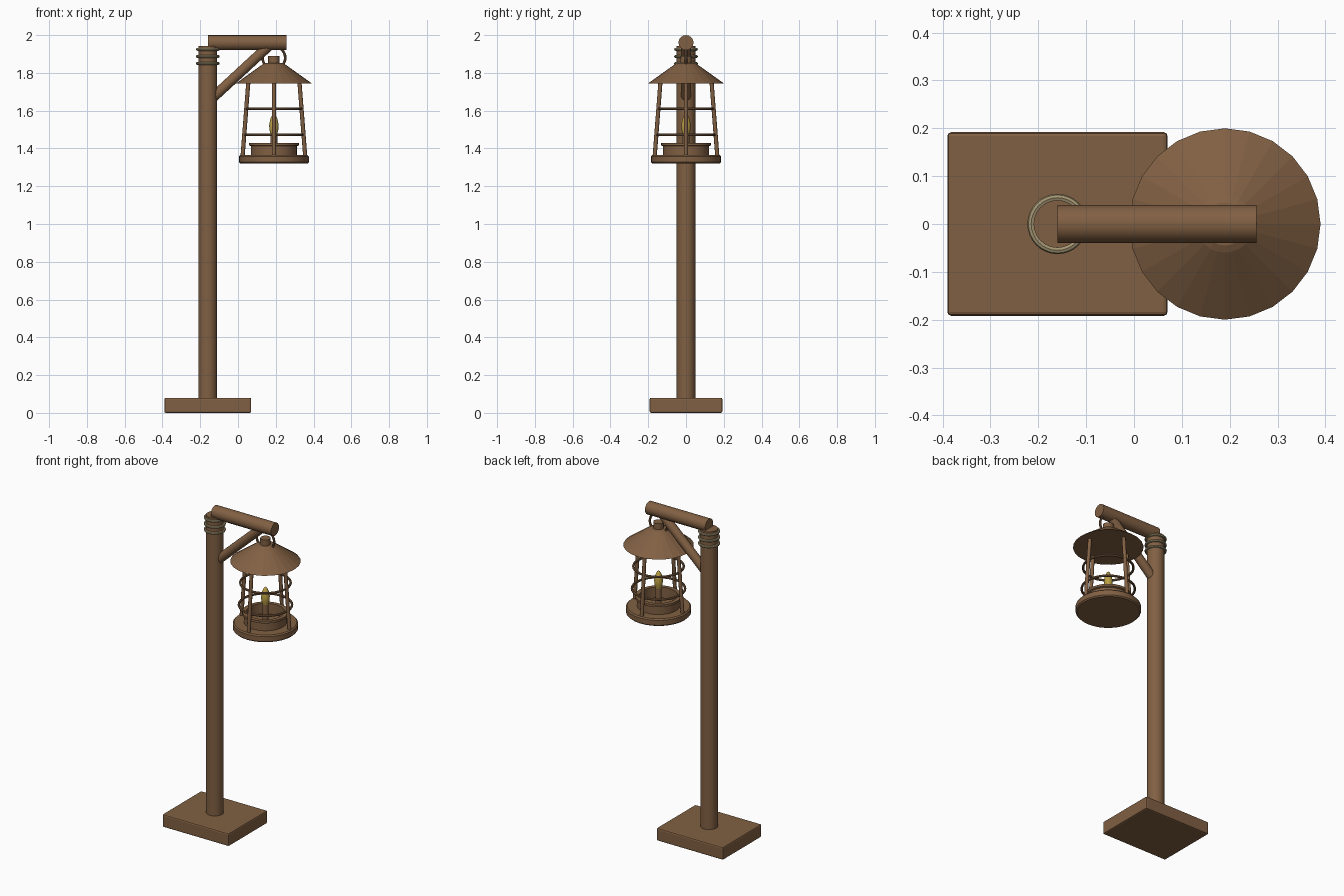
import bpy, bmesh, math
from mathutils import Vector

cube = bpy.data.objects.get("Cube")
if cube:
    bpy.data.objects.remove(cube, do_unlink=True)


def material(name, rgb):
    m = bpy.data.materials.new(name)
    m.use_nodes = True
    m.diffuse_color = (*rgb, 1)
    m.node_tree.nodes["Principled BSDF"].inputs["Base Color"].default_value = (*rgb, 1)
    return m


BROWN = material("brown wood", (0.22, 0.117, 0.056))
ROPE = material("beige rope", (0.37, 0.30, 0.17))
GLOW = material("yellow bulb", (0.50, 0.35, 0.06))


def finish(name, mat, smooth=True):
    ob = bpy.context.object
    ob.name = name
    ob.data.materials.append(mat)
    if smooth:
        bpy.ops.object.shade_smooth_by_angle(angle=math.radians(35))
    return ob


def rod(name, a, b, radius, sides=16, mat=BROWN):
    a, b = Vector(a), Vector(b)
    d = b - a
    bpy.ops.mesh.primitive_cylinder_add(
        vertices=sides, radius=radius, depth=d.length, location=(a + b) / 2,
        rotation=d.to_track_quat("Z", "Y").to_euler())
    return finish(name, mat)


def ring(name, loc, major, minor, mat=BROWN, rot=(0, 0, 0)):
    bpy.ops.mesh.primitive_torus_add(
        location=loc, rotation=rot, major_radius=major, minor_radius=minor,
        major_segments=32, minor_segments=8)
    return finish(name, mat)


def lathe(name, profile, x, mat=BROWN, sides=32, smooth=True):
    """Spin (radius, height) points about a vertical axis at x."""
    bm = bmesh.new()
    vs = [bm.verts.new((r, 0, z)) for r, z in profile]
    es = [bm.edges.new(p) for p in zip(vs, vs[1:])]
    bmesh.ops.spin(bm, geom=vs + es, cent=(0, 0, 0), axis=(0, 0, 1),
                   angle=math.tau, steps=sides)
    bmesh.ops.remove_doubles(bm, verts=bm.verts, dist=1e-5)
    bmesh.ops.recalc_face_normals(bm, faces=bm.faces)
    me = bpy.data.meshes.new(name)
    bm.to_mesh(me)
    bm.free()
    ob = bpy.data.objects.new(name, me)
    bpy.context.collection.objects.link(ob)
    bpy.ops.object.select_all(action="DESELECT")
    ob.select_set(True)
    bpy.context.view_layer.objects.active = ob
    ob.location.x = x
    return finish(name, mat, smooth)


POST_X, LAMP_X = -0.16, 0.19

# Foot plate with softened edges
bpy.ops.mesh.primitive_cube_add(size=1, location=(POST_X, 0, 0.04))
foot = finish("foot_plate", BROWN, smooth=False)
foot.scale = (0.46, 0.384, 0.08)
bpy.ops.object.transform_apply(location=False, rotation=False, scale=True)
bevel = foot.modifiers.new("soft_edges", "BEVEL")
bevel.width, bevel.segments = 0.008, 2

# Post, arm and diagonal brace
rod("post", (POST_X, 0, 0.07), (POST_X, 0, 1.942), 0.05, 24)
rod("arm", (POST_X, 0, 1.96), (0.256, 0, 1.96), 0.04)
rod("brace", (-0.14, 0, 1.663), (0.16, 0, 1.94), 0.027)

# Rope wound around the post
for i, z in enumerate((1.925, 1.887, 1.85)):
    ring(f"rope_{i + 1}", (POST_X, 0, z), 0.055, 0.008, ROPE)

# Hanging ring, cap and roof
ring("hanging_ring", (LAMP_X, 0, 1.88), 0.06, 0.007, rot=(math.pi / 2, 0, 0))
rod("roof_cap", (LAMP_X, 0, 1.83), (LAMP_X, 0, 1.89), 0.03)
lathe("roof", [(0, 1.745), (0.2, 1.745), (0.06, 1.845), (0.045, 1.852), (0, 1.855)],
      LAMP_X, sides=24, smooth=False)

# Lantern tray and open cup
lathe("tray", [(0, 1.32), (0.178, 1.32), (0.185, 1.327), (0.185, 1.358),
               (0.178, 1.365), (0, 1.365)], LAMP_X)
lathe("cup", [(0.122, 1.36), (0.122, 1.412), (0.132, 1.416), (0.132, 1.43),
              (0.108, 1.43), (0.108, 1.36)], LAMP_X)

# Cage: four leaning bars and two hoops
for i in range(4):
    c, s = math.cos(i * math.pi / 2), math.sin(i * math.pi / 2)
    rod(f"cage_bar_{i + 1}", (LAMP_X + 0.166 * c, 0.166 * s, 1.355),
        (LAMP_X + 0.135 * c, 0.135 * s, 1.755), 0.011, 12)
for name, z, r in (("upper_hoop", 1.61, 0.143), ("lower_hoop", 1.472, 0.151)):
    ring(name, (LAMP_X, 0, z), r, 0.007)

# Bulb on its holder
rod("bulb_holder", (LAMP_X, 0, 1.36), (LAMP_X, 0, 1.48), 0.018)
lathe("bulb", [(0, 1.465), (0.016, 1.47), (0.024, 1.5), (0.025, 1.525),
               (0.019, 1.555), (0.009, 1.577), (0, 1.585)], LAMP_X, GLOW, 16)
